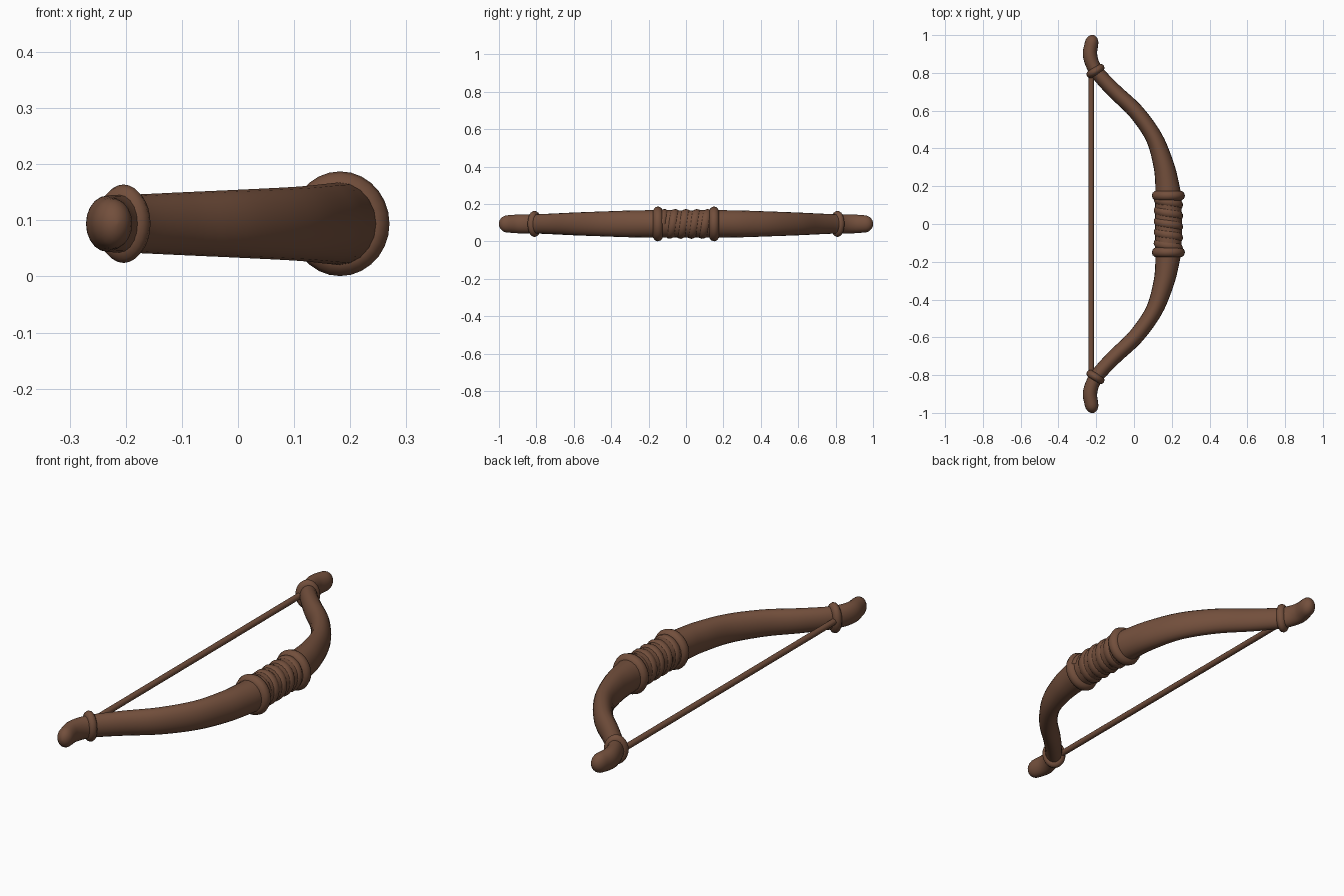
import bpy, bmesh, math
from mathutils import Vector

MID_Z = 0.094
SIDES = 20

cube = bpy.data.objects.get("Cube")
if cube:
    bpy.data.objects.remove(cube)

wood = bpy.data.materials.new("brown wood")
wood.use_nodes = True
wood.diffuse_color = (0.17, 0.078, 0.045, 1)
wood.node_tree.nodes["Principled BSDF"].inputs["Base Color"].default_value = wood.diffuse_color


def finish(obj, name):
    obj.name = obj.data.name = name
    obj.data.materials.append(wood)
    bpy.ops.object.select_all(action='DESELECT')
    obj.select_set(True)
    bpy.context.view_layer.objects.active = obj
    bpy.ops.object.shade_smooth_by_angle(angle=math.radians(50))
    return obj


def smooth_path(keys, steps=5):
    """Catmull-Rom through keys of (x, y, radius across, radius in z)."""
    keys = [Vector(k) for k in keys]
    out = []
    for i in range(len(keys) - 1):
        b, c = keys[i], keys[i + 1]
        a = keys[i - 1] if i else b * 2 - c
        d = keys[i + 2] if i + 2 < len(keys) else c * 2 - b
        for s in range(steps):
            t = s / steps
            out.append(0.5 * (b * 2 + (c - a) * t + (a * 2 - b * 5 + c * 4 - d) * t ** 2
                              + (b * 3 - a - c * 3 + d) * t ** 3))
    return out + [keys[-1]]


def sweep(name, path):
    """Oval tube along a path lying in the horizontal plane."""
    bm = bmesh.new()
    rings = []
    for i, p in enumerate(path):
        tan = (path[min(i + 1, len(path) - 1)].xy - path[max(i - 1, 0)].xy).normalized()
        side = Vector((tan.y, -tan.x, 0))
        centre = Vector((p.x, p.y, MID_Z))
        ring = []
        for k in range(SIDES):
            a = math.tau * k / SIDES
            ring.append(bm.verts.new(centre + side * p[2] * math.cos(a)
                                     + Vector((0, 0, p[3] * math.sin(a)))))
        rings.append(ring)
    for r, s in zip(rings, rings[1:]):
        for k in range(SIDES):
            n = (k + 1) % SIDES
            bm.faces.new((r[k], r[n], s[n], s[k]))
    bm.faces.new(rings[-1])
    bmesh.ops.recalc_face_normals(bm, faces=bm.faces)
    mesh = bpy.data.meshes.new(name)
    bm.to_mesh(mesh)
    bm.free()
    obj = bpy.data.objects.new(name, mesh)
    bpy.context.collection.objects.link(obj)
    return finish(obj, name)


def collar(name, x, y, outer, thick, rz_ratio, turn):
    """Rounded ring around the limb; turn is its yaw about z."""
    bpy.ops.mesh.primitive_torus_add(major_radius=outer - thick, minor_radius=thick,
                                     major_segments=28, minor_segments=10)
    obj = bpy.context.object
    obj.rotation_euler = (math.pi / 2, 0, turn)
    obj.scale = (1, rz_ratio, 1)
    obj.location = (x, y, MID_Z)
    return finish(obj, name)


# Bow limbs: one recurved half, mirrored front to back
half = smooth_path([
    (0.182, 0, 0.071, 0.072), (0.181, 0.13, 0.070, 0.074), (0.174, 0.22, 0.062, 0.073),
    (0.155, 0.32, 0.054, 0.071), (0.105, 0.46, 0.045, 0.066), (0.01, 0.595, 0.042, 0.061),
    (-0.10, 0.70, 0.040, 0.056), (-0.185, 0.79, 0.038, 0.052), (-0.219, 0.845, 0.037, 0.051),
    (-0.233, 0.90, 0.038, 0.050), (-0.225, 0.955, 0.036, 0.046)])
# Rounded tip
last = half[-1].copy()
for k in range(1, 6):
    a = math.pi / 2 * k / 5.2
    half.append(Vector((last.x + 0.010 * math.sin(a), last.y + 0.045 * math.sin(a),
                        last[2] * math.cos(a), last[3] * math.cos(a))))
limbs = sweep("bow_limbs", half)
mirror = limbs.modifiers.new("Mirror", 'MIRROR')
mirror.use_axis = (False, True, False)

# Collars at the grip ends and at the string nocks
for sign, end in ((-1, "front"), (1, "back")):
    collar("grip_collar_" + end, 0.182, sign * 0.15, 0.088, 0.027, 1.06, 0)
    collar("nock_collar_" + end, -0.204, sign * 0.81, 0.053, 0.021, 1.32, sign * 0.56)

# Grip wrap: a flat cord wound in a helix
curve = bpy.data.curves.new("grip_wrap", 'CURVE')
curve.dimensions = '3D'
curve.bevel_depth = 0.029
curve.bevel_resolution = 3
spline = curve.splines.new('POLY')
turns, per_turn = 4.5, 24
count = int(turns * per_turn) + 1
spline.points.add(count - 1)
for i, pt in enumerate(spline.points):
    a = math.tau * i / per_turn
    y = -0.13 + 0.26 * i / (count - 1)
    pt.co = (0.182 + 0.049 * math.cos(a), y, MID_Z + 0.051 * math.sin(a), 1)
wrap = bpy.data.objects.new("grip_wrap", curve)
bpy.context.collection.objects.link(wrap)
bpy.ops.object.select_all(action='DESELECT')
wrap.select_set(True)
bpy.context.view_layer.objects.active = wrap
bpy.ops.object.convert(target='MESH')
finish(bpy.context.object, "grip_wrap")

# Bowstring
bpy.ops.mesh.primitive_cylinder_add(vertices=12, radius=0.014, depth=1.6,
                                    location=(-0.226, 0, MID_Z),
                                    rotation=(math.pi / 2, 0, 0))
finish(bpy.context.object, "bowstring")
